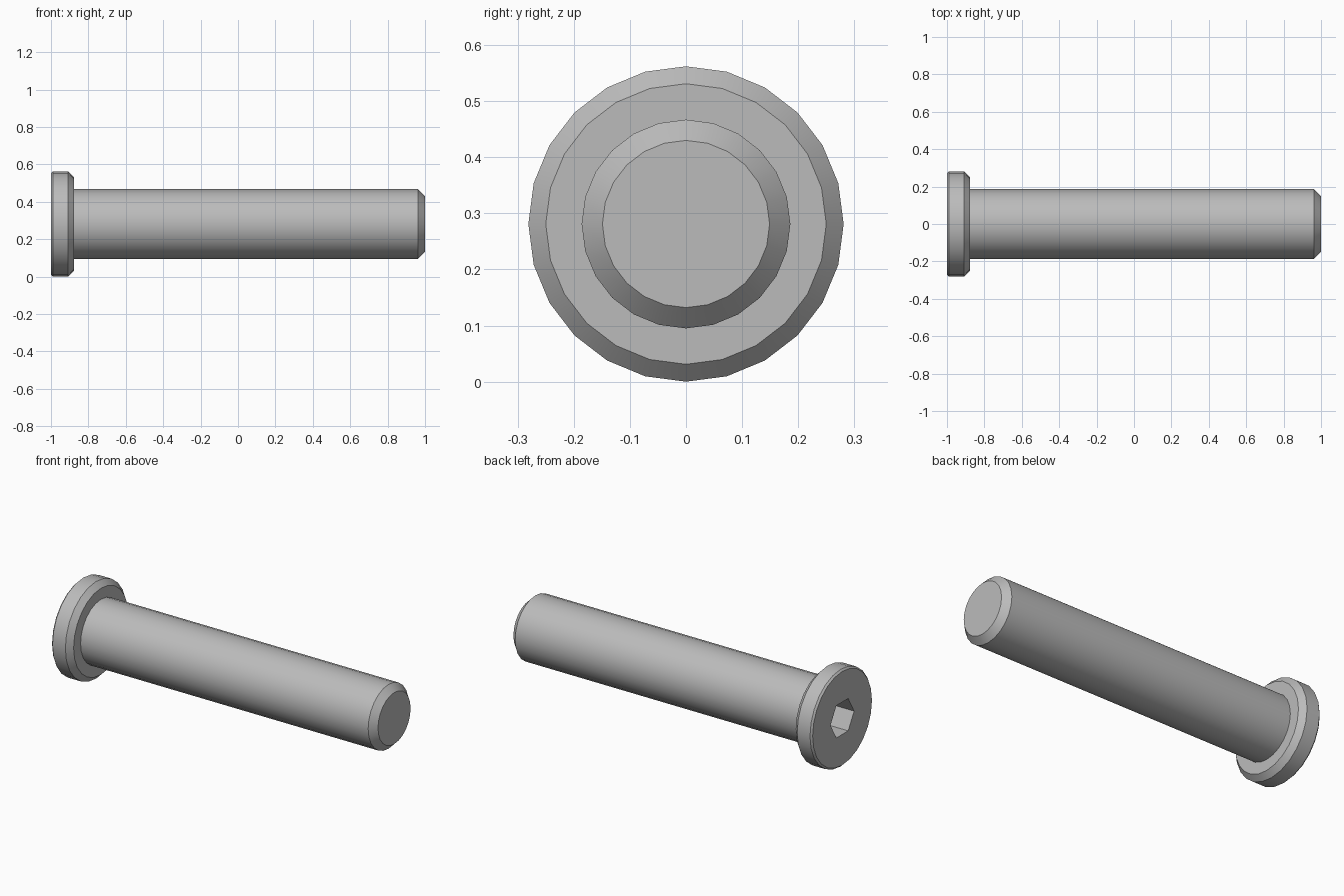
import bpy
import bmesh
from math import cos, sin, pi, radians

cube = bpy.data.objects.get("Cube")
if cube:
    bpy.data.objects.remove(cube)

SIDES = 24
HEAD_R, SHANK_R, SOCKET_R = 0.281, 0.186, 0.108
AXIS_Z = HEAD_R

steel = bpy.data.materials.new("steel_grey")
steel.use_nodes = True
grey = (0.5, 0.5, 0.5, 1)
steel.diffuse_color = grey
steel.node_tree.nodes["Principled BSDF"].inputs["Base Color"].default_value = grey


def hex_radius(angle):
    """Distance from the centre to a hexagon with corners on the y axis."""
    return SOCKET_R * cos(pi / 6) / cos(angle % (pi / 3) - pi / 6)


def ring(bm, x, radius):
    """Ring of vertices around the bolt axis; radius None gives a hexagon."""
    verts = []
    for i in range(SIDES):
        a = 2 * pi * i / SIDES
        r = hex_radius(a) if radius is None else radius
        verts.append(bm.verts.new((x, r * cos(a), AXIS_Z + r * sin(a))))
    return verts


# Profile from the socket floor, over the head, to the tip of the shank
profile = [
    (-0.86, None), (-1.0, None),
    (-1.0, HEAD_R - 0.01), (-0.99, HEAD_R),
    (-0.908, HEAD_R), (-0.877, HEAD_R - 0.031),
    (-0.877, SHANK_R), (0.963, SHANK_R), (1.0, SHANK_R - 0.037),
]

bm = bmesh.new()
rings = [ring(bm, x, r) for x, r in profile]
for a, b in zip(rings, rings[1:]):
    for i in range(SIDES):
        j = (i + 1) % SIDES
        bm.faces.new((a[i], a[j], b[j], b[i]))

# Socket floor and shank tip
bm.faces.new(rings[0])
bm.faces.new(rings[-1])
bmesh.ops.recalc_face_normals(bm, faces=bm.faces)

mesh = bpy.data.meshes.new("bolt")
bm.to_mesh(mesh)
bm.free()
mesh.materials.append(steel)
bolt = bpy.data.objects.new("bolt", mesh)
bpy.context.collection.objects.link(bolt)

# Smooth round walls, crisp chamfers and socket edges
bpy.ops.object.select_all(action='DESELECT')
bolt.select_set(True)
bpy.context.view_layer.objects.active = bolt
bpy.ops.object.shade_smooth_by_angle(angle=radians(30))
